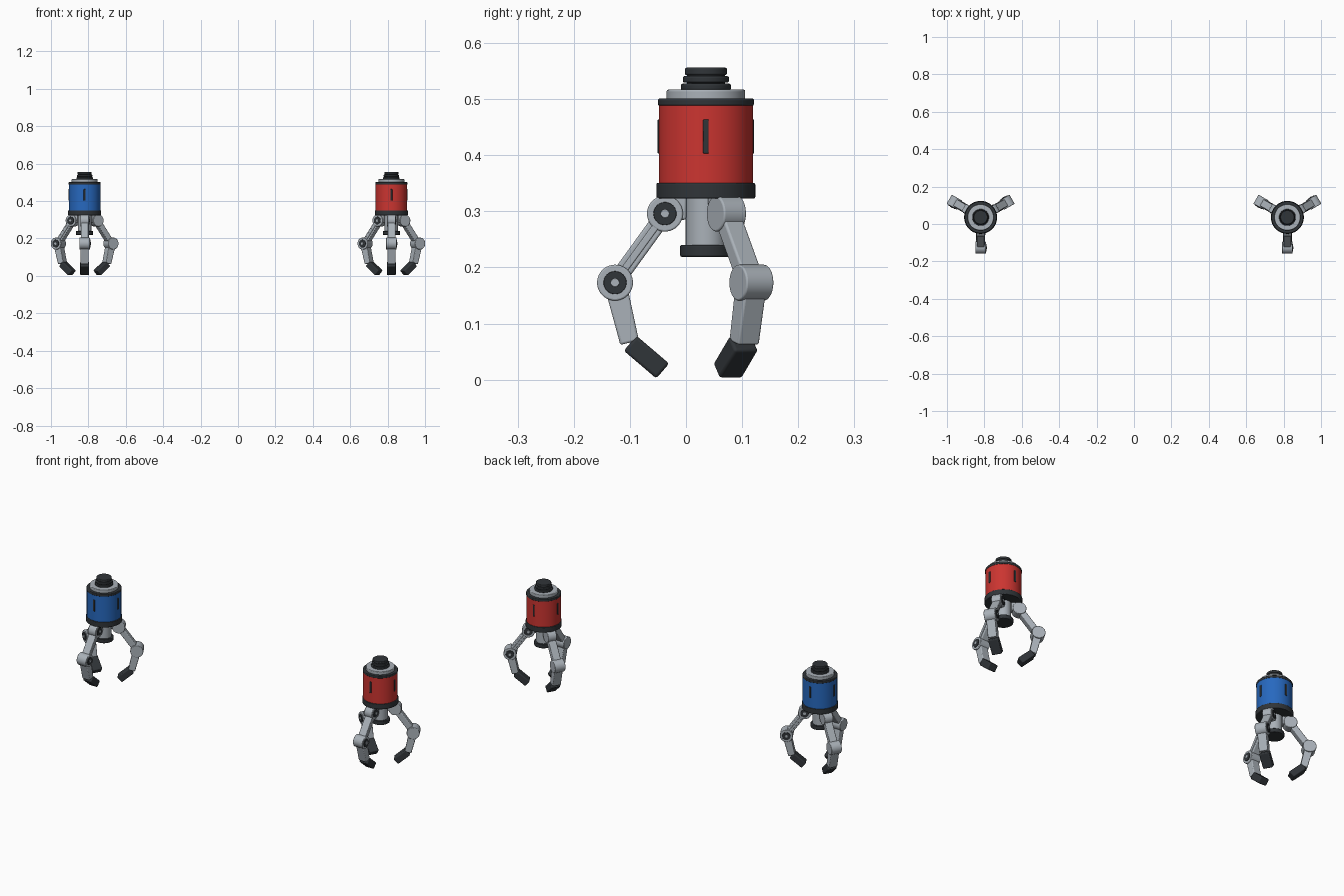
import bpy, bmesh
from math import radians, atan2, hypot
from mathutils import Matrix, Vector

if "Cube" in bpy.data.objects:
    bpy.data.objects.remove(bpy.data.objects["Cube"])


def material(name, rgb):
    m = bpy.data.materials.new(name)
    m.diffuse_color = (*rgb, 1)
    m.use_nodes = True
    m.node_tree.nodes["Principled BSDF"].inputs["Base Color"].default_value = m.diffuse_color
    return m


RED = material("red_paint", (0.6, 0.035, 0.03))
BLUE = material("blue_paint", (0.02, 0.14, 0.52))
DARK = material("dark_rubber", (0.03, 0.035, 0.04))
GREY = material("light_metal", (0.40, 0.44, 0.48))


def finish(name, bm, mat, matrix, bevel):
    mesh = bpy.data.meshes.new(name)
    bm.to_mesh(mesh)
    bm.free()
    mesh.materials.append(mat)
    ob = bpy.data.objects.new(name, mesh)
    bpy.context.collection.objects.link(ob)
    ob.matrix_world = matrix
    if bevel:
        mod = ob.modifiers.new("edge_round", 'BEVEL')
        mod.width, mod.segments = bevel, 3
        mod.limit_method, mod.angle_limit = 'ANGLE', radians(40)
    bpy.ops.object.select_all(action='DESELECT')
    bpy.context.view_layer.objects.active = ob
    ob.select_set(True)
    bpy.ops.object.shade_smooth_by_angle(angle=radians(35))
    return ob


def disc(name, mat, base, radius, lo, hi, bevel=0.002, segs=64):
    """Cylinder along local z from lo to hi."""
    bm = bmesh.new()
    bmesh.ops.create_cone(bm, cap_ends=True, segments=segs, radius1=radius, radius2=radius,
                          depth=hi - lo, matrix=Matrix.Translation((0, 0, (lo + hi) / 2)))
    return finish(name, bm, mat, base, bevel)


def bar(name, mat, base, a, b, wide, w_a, w_b=None, bevel=0.004):
    """Box from a to b, points given as (radius, height), tapering from w_a to w_b."""
    w_b = w_b or w_a
    dr, dz = b[0] - a[0], b[1] - a[1]
    length = hypot(dr, dz)
    bm = bmesh.new()
    bmesh.ops.create_cube(bm, size=1)
    for v in bm.verts:
        v.co = Vector((v.co.x * (w_a if v.co.z < 0 else w_b), v.co.y * wide, (v.co.z + 0.5) * length))
    local = Matrix.Translation((a[0], 0, a[1])) @ Matrix.Rotation(atan2(dr, dz), 4, 'Y')
    return finish(name, bm, mat, base @ local, bevel)


def hinge(name, base, at, radius, wide):
    """Round knuckle with a dark cap and pin on one side."""
    axis = base @ Matrix.Translation((at[0], 0, at[1])) @ Matrix.Rotation(radians(-90), 4, 'X')
    h = wide / 2
    disc(name, GREY, axis, radius, -h, h, 0.003, 40)
    disc(name + "_cap", DARK, axis, 0.0205, h - 0.005, h + 0.003, 0.001, 32)
    disc(name + "_pin", GREY, axis, 0.0075, h - 0.005, h + 0.005, 0.001, 24)


def finger(base):
    shoulder, elbow, wrist = (0.073, 0.296), (0.162, 0.173), (0.136, 0.066)
    bar("finger_bracket", GREY, base, (0.055, 0.285), (0.055, 0.328), 0.036, 0.04)
    hinge("shoulder_hinge", base, shoulder, 0.032, 0.046)
    bar("upper_link", GREY, base, shoulder, elbow, 0.040, 0.030)
    side = base @ Matrix.Translation((0, 0.020, 0))
    bar("upper_link_rib", GREY, side, (0.086, 0.278), (0.15, 0.19), 0.005, 0.012, bevel=0.002)
    hinge("elbow_hinge", base, elbow, 0.032, 0.056)
    bar("lower_link", GREY, base, elbow, wrist, 0.044, 0.040, 0.034)
    bar("finger_tip", DARK, base, (0.135, 0.065), (0.077, 0.0155), 0.048, 0.035, bevel=0.005)


def gripper(x, paint):
    base = Matrix.Translation((x, 0.0355, 0))
    # body, trim rings, top cap, coupling and palm
    for name, mat, radius, lo, hi in (
            ("body", paint, 0.084, 0.34, 0.495),
            ("body_top_ring", DARK, 0.0855, 0.488, 0.501),
            ("body_bottom_ring", DARK, 0.088, 0.323, 0.351),
            ("top_plate", GREY, 0.070, 0.495, 0.517),
            ("coupling_core", DARK, 0.034, 0.51, 0.55),
            ("coupling_ring_low", DARK, 0.0445, 0.516, 0.5275),
            ("coupling_ring_mid", DARK, 0.041, 0.5295, 0.541),
            ("coupling_ring_top", DARK, 0.0375, 0.543, 0.556),
            ("palm_post", GREY, 0.036, 0.23, 0.33),
            ("palm_pad", DARK, 0.046, 0.219, 0.240)):
        disc(name, mat, base, radius, lo, hi, 0.003)
    # vertical slots around the body
    for i in range(4):
        turn = base @ Matrix.Rotation(radians(90 * i), 4, 'Z')
        bar("body_slot", DARK, turn, (0.083, 0.403), (0.083, 0.464), 0.010, 0.006, bevel=0.002)
    # three fingers
    for angle in (-90, 30, 150):
        finger(base @ Matrix.Rotation(radians(angle), 4, 'Z'))


gripper(-0.82, BLUE)
gripper(0.82, RED)
